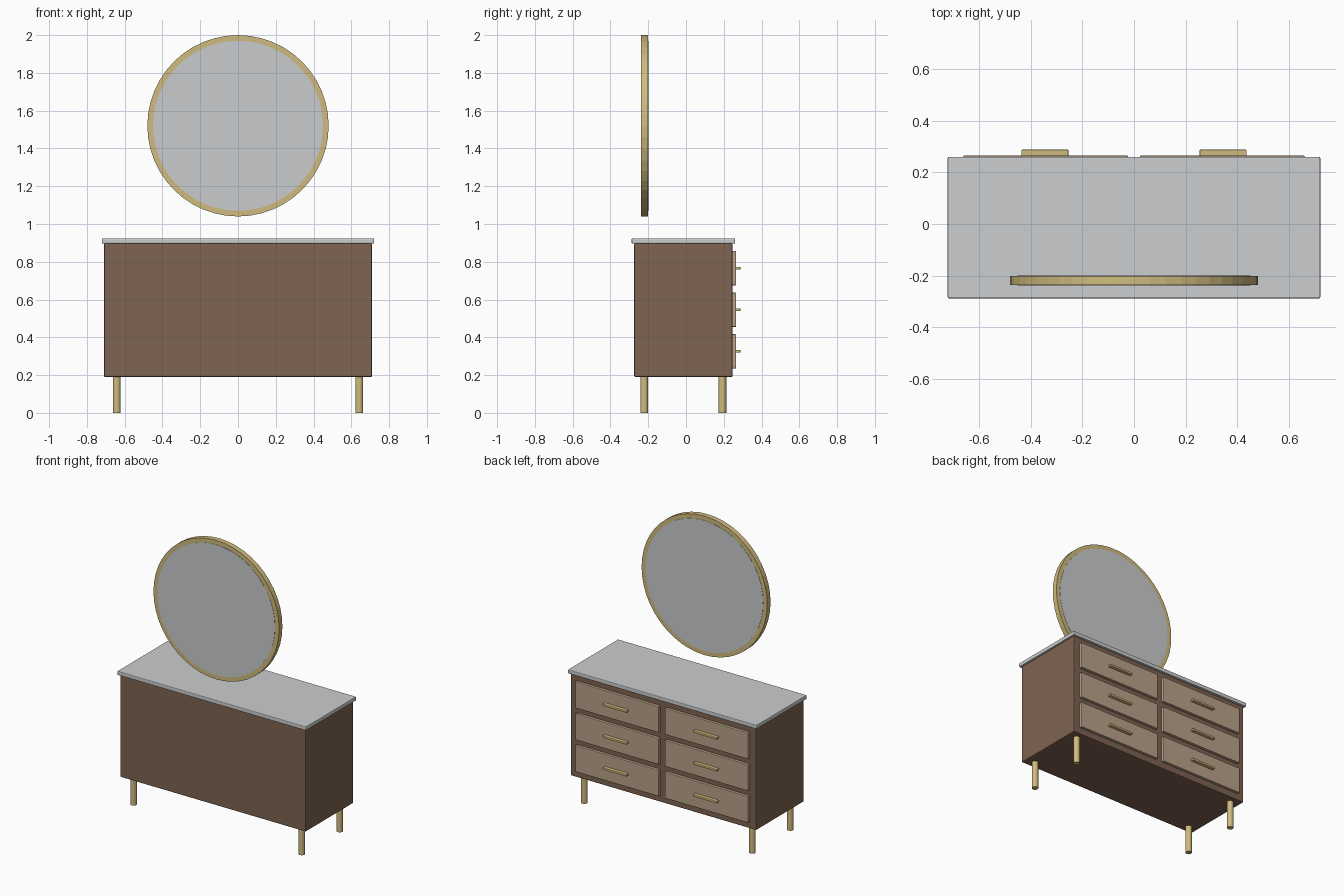
import bpy
import bmesh
from math import pi, cos, sin

cube = bpy.data.objects.get("Cube")
if cube:
    bpy.data.objects.remove(cube, do_unlink=True)


def make_material(name, color):
    mat = bpy.data.materials.new(name)
    mat.use_nodes = True
    mat.diffuse_color = (*color, 1)
    mat.node_tree.nodes["Principled BSDF"].inputs["Base Color"].default_value = (*color, 1)
    return mat


walnut = make_material("walnut wood", (0.21, 0.125, 0.082))
light_wood = make_material("light drawer wood", (0.48, 0.36, 0.25))
brass = make_material("brass", (0.63, 0.50, 0.21))
stone = make_material("pale stone", (0.60, 0.61, 0.62))
glass = make_material("mirror glass", (0.59, 0.595, 0.61))


def finish(obj, name, mat, bevel=0.0, smooth=False):
    obj.name = name
    obj.data.materials.append(mat)
    if bevel:
        mod = obj.modifiers.new("soft edges", 'BEVEL')
        mod.width = bevel
        mod.segments = 2
        mod.limit_method = 'ANGLE'
    if smooth:
        bpy.ops.object.shade_smooth_by_angle()
    return obj


def box(name, center, size, mat, bevel):
    bpy.ops.mesh.primitive_cube_add(size=1, location=center)
    obj = bpy.context.object
    for vert in obj.data.vertices:
        vert.co = [c * s for c, s in zip(vert.co, size)]
    return finish(obj, name, mat, bevel)


def cylinder(name, center, radius, depth, mat, sides, rotation=(0, 0, 0), smooth=False):
    bpy.ops.mesh.primitive_cylinder_add(vertices=sides, radius=radius, depth=depth,
                                        location=center, rotation=rotation)
    return finish(bpy.context.object, name, mat, smooth=smooth)


def ring(name, center, outer, inner, depth, mat, sides):
    # Closed rectangular section swept around the y axis
    bm = bmesh.new()
    section = [(outer, -depth / 2), (outer, depth / 2), (inner, depth / 2), (inner, -depth / 2)]
    loops = []
    for i in range(sides):
        a = 2 * pi * i / sides
        loops.append([bm.verts.new((r * cos(a), y, r * sin(a))) for r, y in section])
    for i, loop in enumerate(loops):
        after = loops[(i + 1) % sides]
        for j in range(4):
            k = (j + 1) % 4
            bm.faces.new((loop[j], loop[k], after[k], after[j]))
    bmesh.ops.recalc_face_normals(bm, faces=bm.faces)
    mesh = bpy.data.meshes.new(name)
    bm.to_mesh(mesh)
    bm.free()
    obj = bpy.data.objects.new(name, mesh)
    bpy.context.collection.objects.link(obj)
    obj.location = center
    return finish(obj, name, mat)


# Cabinet and stone top
MID_Y = -0.014
box("cabinet_body", (0, MID_Y, 0.544), (1.418, 0.52, 0.708), walnut, 0.006)
box("stone_top", (0, MID_Y, 0.91), (1.442, 0.548, 0.028), stone, 0.005)

# Legs, drawers and handles on both sides
for side, sx in (("left", 1), ("right", -1)):
    for place, sy in (("front", -1), ("back", 1)):
        cylinder(f"leg_{place}_{side}", (sx * 0.642, MID_Y + sy * 0.207, 0.1),
                 0.021, 0.2, brass, 16, smooth=True)
    for row in range(3):
        z = 0.326 + row * 0.22
        box(f"drawer_{side}_{row + 1}", (sx * 0.342, 0.25, z),
            (0.638, 0.03, 0.182), light_wood, 0.004)
        box(f"handle_{side}_{row + 1}", (sx * 0.345, 0.275, z),
            (0.182, 0.026, 0.015), brass, 0.003)

# Round mirror floating above the top
CENTER = (0, -0.219, 1.52)
ring("mirror_frame", CENTER, 0.48, 0.449, 0.036, brass, 48)
cylinder("mirror_glass", CENTER, 0.45, 0.039, glass, 48, rotation=(pi / 2, 0, 0))
